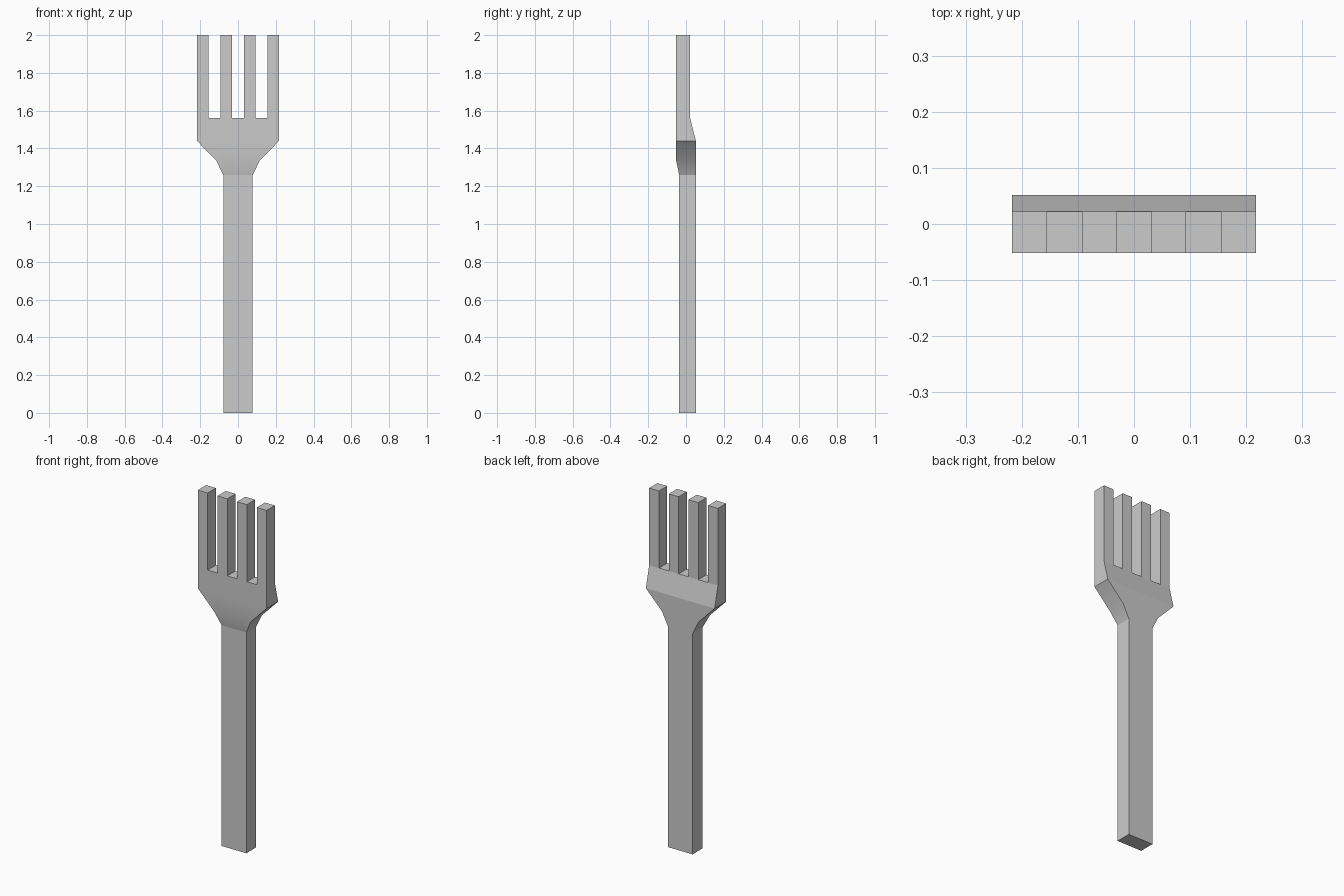
import bpy, bmesh
from math import radians

if "Cube" in bpy.data.objects:
    bpy.data.objects.remove(bpy.data.objects["Cube"])

# Cross-sections from handle end to tine roots: z, half width, front y, back y
NECK_Z = 1.335
SECTIONS = [
    (0.0, 0.078, -0.036, 0.052),
    (1.26, 0.078, -0.036, 0.052),
    (NECK_Z, 0.115, -0.052, 0.052),
    (1.44, 0.217, -0.052, 0.052),
    (1.56, 0.217, -0.052, 0.022),
]
TIP_Z = 2.0
COLUMNS = 7          # four tines and three gaps

bm = bmesh.new()


def ring(z, half, front, back):
    """Row of points along the front, then back again along the rear."""
    xs = [half * (2 * i / COLUMNS - 1) for i in range(COLUMNS + 1)]
    return ([bm.verts.new((x, front, z)) for x in xs]
            + [bm.verts.new((x, back, z)) for x in reversed(xs)])


# Handle, neck and palm: one continuous loft
rings = [ring(*s) for s in SECTIONS]
n = len(rings[0])
for low, high in zip(rings, rings[1:]):
    for i in range(n):
        j = (i + 1) % n
        bm.faces.new((low[i], low[j], high[j], high[i]))
bm.faces.new(list(reversed(rings[0])))

# Tines: extrude every other strip of the palm's top edge
top = rings[-1]
strips = [bm.faces.new((top[i], top[i + 1], top[n - 2 - i], top[n - 1 - i]))
          for i in range(COLUMNS)]
for strip in strips[::2]:
    tip = bmesh.ops.extrude_discrete_faces(bm, faces=[strip])["faces"][0]
    for v in tip.verts:
        v.co.z = TIP_Z
bmesh.ops.remove_doubles(bm, verts=bm.verts, dist=1e-5)
bmesh.ops.recalc_face_normals(bm, faces=bm.faces)

# Shading: blend only across the neck bend, keep all other edges crisp
for f in bm.faces:
    f.smooth = True
for e in bm.edges:
    at_neck = all(abs(v.co.z - NECK_Z) < 1e-4 for v in e.verts)
    e.smooth = at_neck or e.calc_face_angle(0) < radians(5)

mesh = bpy.data.meshes.new("fork")
bm.to_mesh(mesh)
bm.free()
bpy.context.collection.objects.link(bpy.data.objects.new("fork", mesh))
